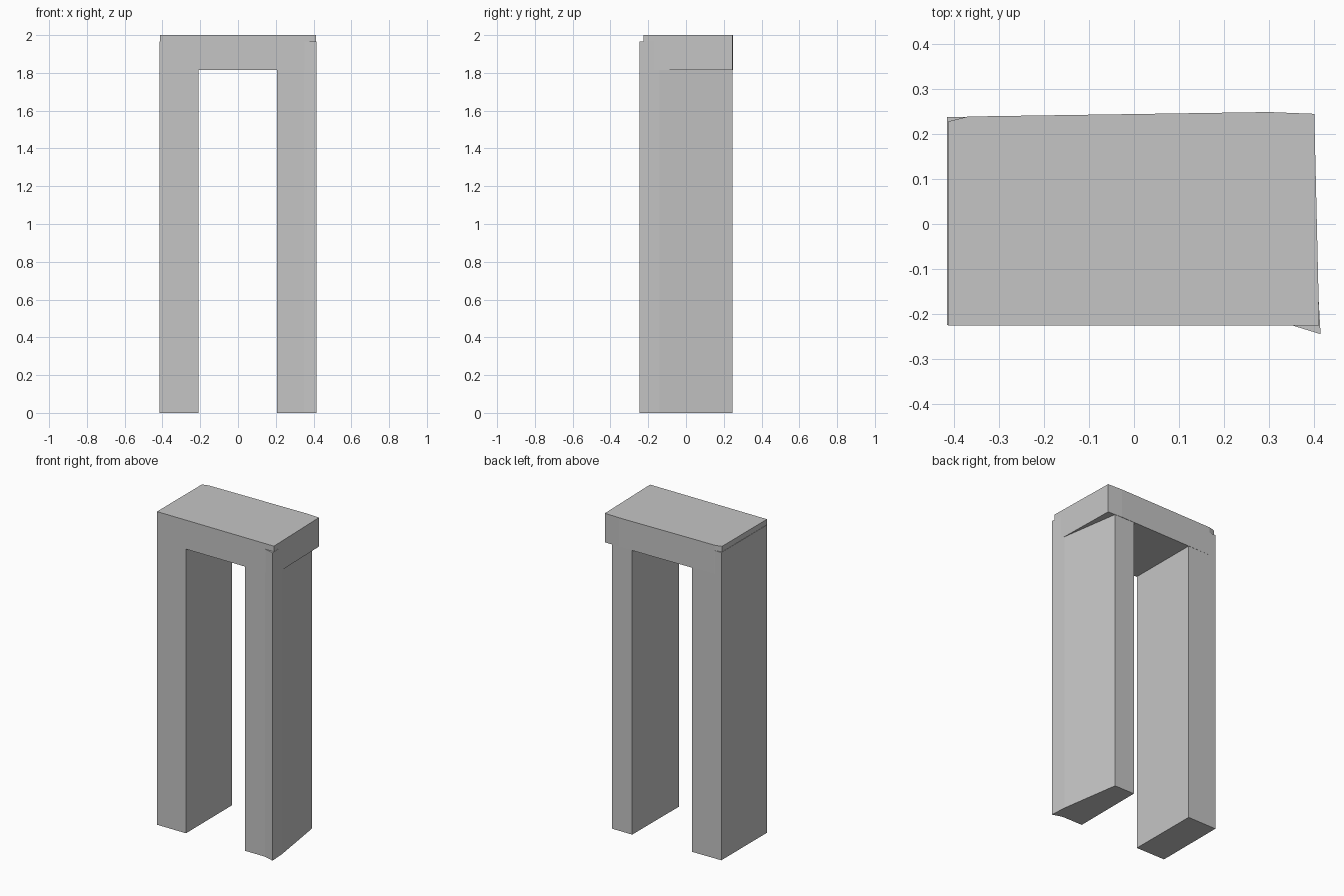
import bpy
import bmesh

cube = bpy.data.objects.get("Cube")
if cube:
    bpy.data.objects.remove(cube, do_unlink=True)

# Single stone colour
stone = bpy.data.materials.new("stone_grey")
stone.use_nodes = True
grey = (0.56, 0.56, 0.56, 1)
stone.diffuse_color = grey
stone.node_tree.nodes["Principled BSDF"].inputs["Base Color"].default_value = grey


def prism(name, outline, bottom, top):
    """Extrude a counter-clockwise plan outline from bottom to top."""
    bm = bmesh.new()
    base = bm.faces.new([bm.verts.new((x, y, bottom)) for x, y in outline])
    result = bmesh.ops.extrude_face_region(bm, geom=[base])
    raised = [v for v in result["geom"] if isinstance(v, bmesh.types.BMVert)]
    bmesh.ops.translate(bm, verts=raised, vec=(0, 0, top - bottom))
    bmesh.ops.recalc_face_normals(bm, faces=bm.faces)
    mesh = bpy.data.meshes.new(name)
    bm.to_mesh(mesh)
    bm.free()
    mesh.materials.append(stone)
    obj = bpy.data.objects.new(name, mesh)
    bpy.context.collection.objects.link(obj)
    return obj


FRONT, SPRING, LEG_TOP, TOP = -0.226, 1.815, 1.965, 2.0

# Lintel with a clipped back corner and a slightly bowed back
prism("lintel", [
    (-0.414, FRONT), (0.412, FRONT), (0.401, 0.245), (0.30, 0.249),
    (-0.37, 0.239), (-0.414, 0.228)], SPRING, TOP)

# Right leg, its square back corner showing past the clipped lintel
prism("right_leg", [
    (-0.416, FRONT + 0.001), (-0.21, FRONT + 0.001),
    (-0.212, 0.24), (-0.416, 0.238)], 0, LEG_TOP)

# Left leg, flared at the front corner and narrowing to the back
prism("left_leg", [
    (0.206, FRONT + 0.001), (0.35, FRONT + 0.001), (0.415, -0.245),
    (0.409, -0.14), (0.35, 0.246), (0.208, 0.246)], 0, LEG_TOP)
